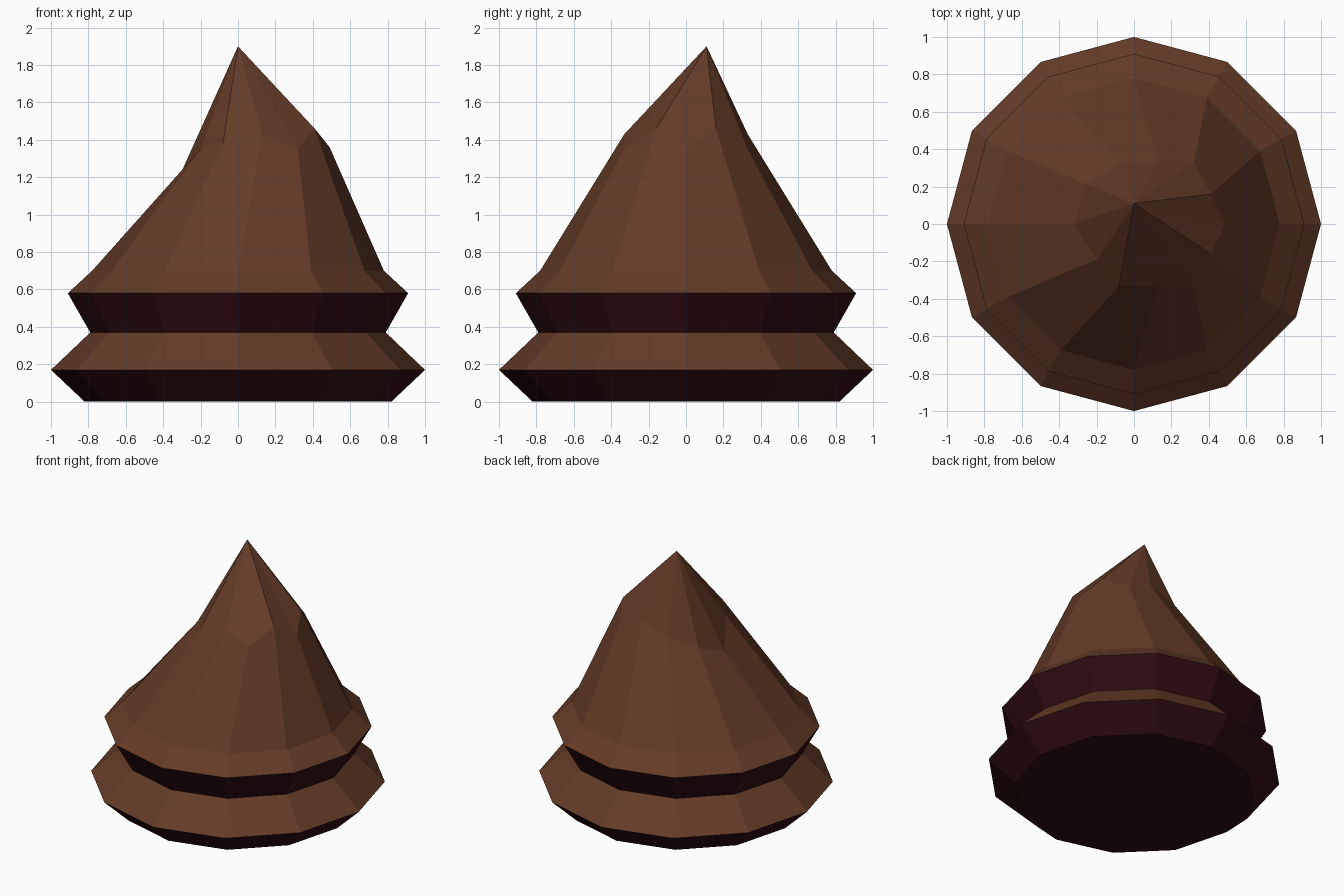
import bpy
import bmesh
from math import cos, sin, pi

cube = bpy.data.objects.get("Cube")
if cube:
    bpy.data.objects.remove(cube, do_unlink=True)

SIDES = 12


def make_material(name, color):
    mat = bpy.data.materials.new(name)
    mat.use_nodes = True
    mat.diffuse_color = color
    shader = mat.node_tree.nodes["Principled BSDF"]
    shader.inputs["Base Color"].default_value = color
    shader.inputs["Roughness"].default_value = 0.9
    return mat


brown = make_material("warm brown", (0.127, 0.044, 0.021, 1))
maroon = make_material("dark maroon", (0.03, 0.004, 0.006, 1))


def ring(bm, radius, z):
    angles = [2 * pi * i / SIDES for i in range(SIDES)]
    return [bm.verts.new((radius * cos(a), radius * sin(a), z)) for a in angles]


def bridge(bm, low, high, slot):
    for i in range(SIDES):
        j = (i + 1) % SIDES
        bm.faces.new((low[i], low[j], high[j], high[i])).material_index = slot


bm = bmesh.new()

# Two flared tiers: maroon undersides, brown tops
profile = [(0.82, 0), (1.0, 0.17), (0.79, 0.37), (0.91, 0.58), (0.78, 0.70)]
rings = [ring(bm, r, z) for r, z in profile]
bm.faces.new(rings[0][::-1]).material_index = 1

# Lopsided shoulder below the tip, counter-clockwise from +x
shoulder = [
    (0.49, 0, 1.36), (0.41, 0.16, 1.46), (0.32, 0.33, 1.35),
    (0.13, 0.33, 1.43), (-0.08, 0.33, 1.36), (-0.25, 0.21, 1.28),
    (-0.32, 0, 1.19), (-0.20, -0.19, 1.35), (-0.08, -0.33, 1.38),
    (0.13, -0.33, 1.43), (0.32, -0.33, 1.35), (0.41, -0.16, 1.46),
]
rings.append([bm.verts.new(p) for p in shoulder])

for k in range(len(rings) - 1):
    bridge(bm, rings[k], rings[k + 1], 1 if k in (0, 2) else 0)

# Off-centre pointed tip
tip = bm.verts.new((0, 0.11, 1.9))
top = rings[-1]
for i in range(SIDES):
    bm.faces.new((top[i], top[(i + 1) % SIDES], tip))

bm.normal_update()
mesh = bpy.data.meshes.new("tiered_cone")
bm.to_mesh(mesh)
bm.free()
mesh.materials.append(brown)
mesh.materials.append(maroon)
body = bpy.data.objects.new("tiered_cone", mesh)
bpy.context.collection.objects.link(body)
